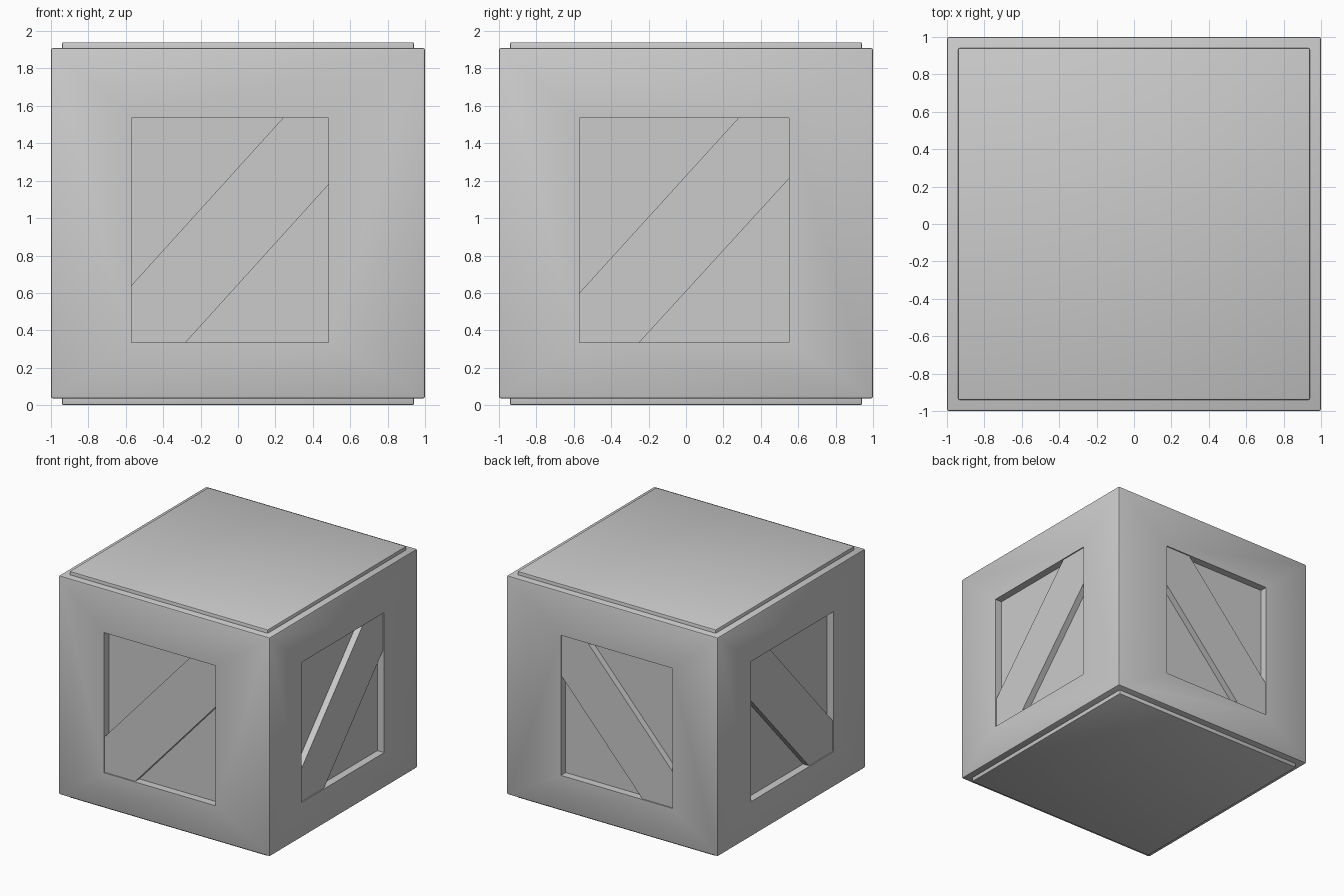
import bpy, bmesh

if "Cube" in bpy.data.objects:
    bpy.data.objects.remove(bpy.data.objects["Cube"])


def finish(name, bm):
    bmesh.ops.recalc_face_normals(bm, faces=bm.faces)
    mesh = bpy.data.meshes.new(name)
    bm.to_mesh(mesh)
    bm.free()
    ob = bpy.data.objects.new(name, mesh)
    bpy.context.collection.objects.link(ob)
    return ob


def box(name, half, z0, z1, bevel, segments=2):
    bm = bmesh.new()
    bmesh.ops.create_cube(bm, size=1)
    for v in bm.verts:
        v.co = (v.co.x * 2 * half, v.co.y * 2 * half, z0 + (v.co.z + 0.5) * (z1 - z0))
    bmesh.ops.bevel(bm, geom=bm.edges[:], offset=bevel, segments=segments,
                    profile=0.5, affect='EDGES')
    return finish(name, bm)


def prism(name, outline, axis, d0, d1):
    """Extrude a (u, z) outline between two depths along x or y."""
    bm = bmesh.new()

    def place(u, z, d):
        return (d, u, z) if axis == 'x' else (u, d, z)

    face = bm.faces.new([bm.verts.new(place(u, z, d0)) for u, z in outline])
    new = bmesh.ops.extrude_face_region(bm, geom=[face])['geom']
    bmesh.ops.translate(bm, verts=[g for g in new if isinstance(g, bmesh.types.BMVert)],
                        vec=place(0, 0, d1 - d0))
    return finish(name, bm)


def smooth(ob):
    bpy.ops.object.select_all(action='DESELECT')
    ob.select_set(True)
    bpy.context.view_layer.objects.active = ob
    bpy.ops.object.shade_smooth_by_angle(angle=0.6)


# Crate body with the raised lid and base panels
body = box("crate_body", 1.0, 0.035, 1.91, 0.012)
lid = box("lid_panel", 0.94, 1.85, 1.94, 0.008)
base = box("base_panel", 0.94, 0.0, 0.09, 0.008)

# Side windows: axis, left, right, brace start/end heights and offsets
Z0, Z1 = 0.335, 1.535
PANEL, BRACE = 0.935, 0.99
sides = [("front", 'y', -1, -0.57, 0.485, 0.64, 0.24, -0.28, 1.18),
         ("back", 'y', 1, -0.57, 0.485, 0.64, 0.24, -0.28, 1.18),
         ("right", 'x', 1, -0.57, 0.55, 0.60, 0.28, -0.25, 1.21),
         ("left", 'x', -1, -0.57, 0.55, 0.60, 0.28, -0.25, 1.21)]

for side, axis, s, u0, u1, z_left, u_top, u_bottom, z_right in sides:
    # Recessed panel
    cutter = prism(side + "_cutter", [(u0, Z0), (u1, Z0), (u1, Z1), (u0, Z1)],
                   axis, s * PANEL, s * 1.1)
    cutter.hide_render = True
    mod = body.modifiers.new(side + "_recess", 'BOOLEAN')
    mod.operation = 'DIFFERENCE'
    mod.solver = 'EXACT'
    mod.object = cutter
    bpy.context.view_layer.objects.active = body
    bpy.ops.object.modifier_apply(modifier=mod.name)
    bpy.data.objects.remove(cutter)

    # Diagonal brace clipped to the window corners
    prism(side + "_brace", [(u0, Z0), (u_bottom, Z0), (u1, z_right), (u1, Z1),
                            (u_top, Z1), (u0, z_left)],
          axis, s * (PANEL - 0.01), s * BRACE)

for ob in (body, lid, base):
    smooth(ob)
